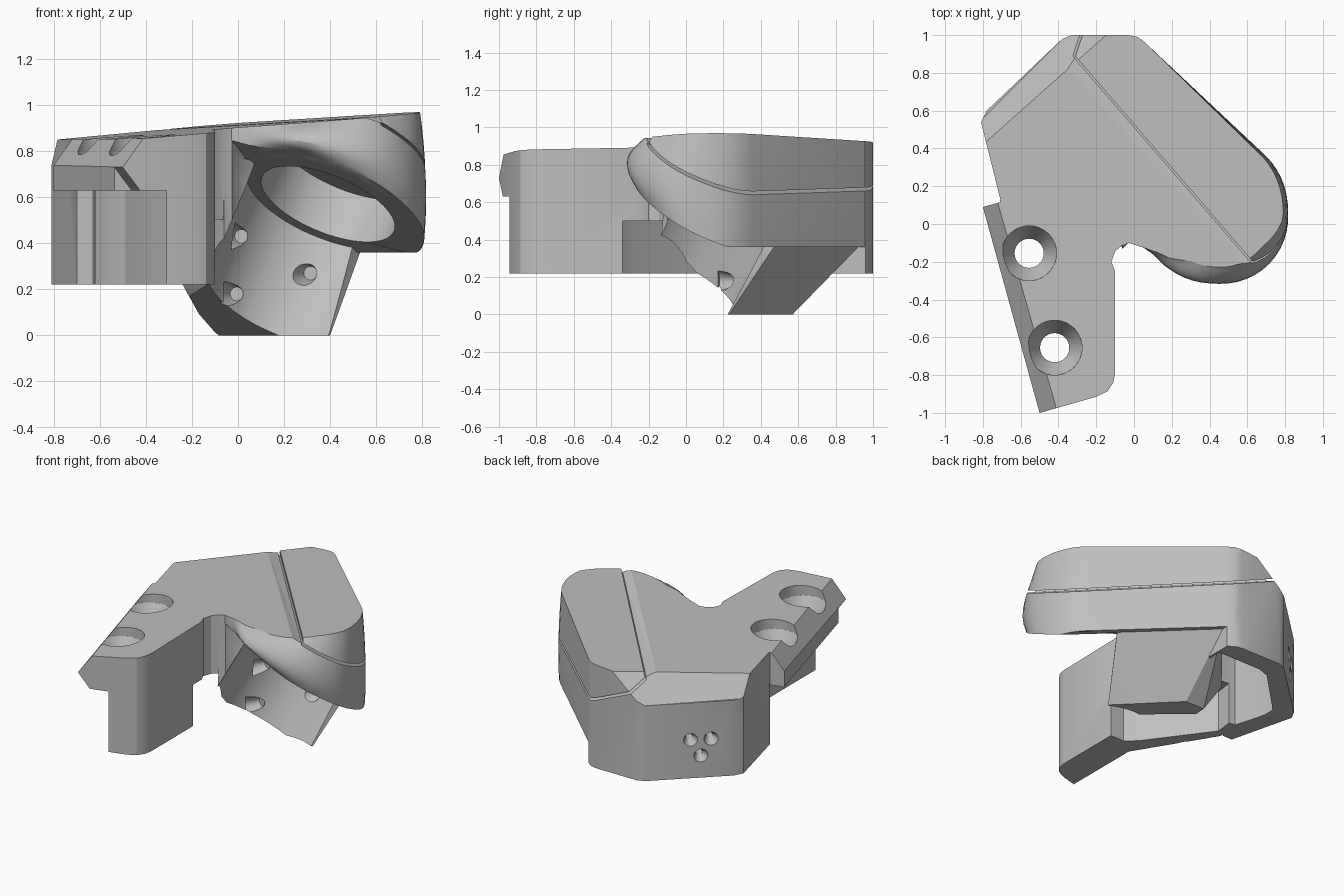
import bpy, bmesh, math
from mathutils import Vector, Matrix

cube = bpy.data.objects.get("Cube")
if cube:
    bpy.data.objects.remove(cube, do_unlink=True)

grey = bpy.data.materials.new("plain grey")
grey.use_nodes = True
colour = (0.52, 0.52, 0.52, 1)
grey.diffuse_color = colour
grey.node_tree.nodes["Principled BSDF"].inputs["Base Color"].default_value = colour


def finish(bm, name):
    bmesh.ops.recalc_face_normals(bm, faces=bm.faces)
    mesh = bpy.data.meshes.new(name)
    bm.to_mesh(mesh)
    bm.free()
    mesh.materials.append(grey)
    ob = bpy.data.objects.new(name, mesh)
    bpy.context.collection.objects.link(ob)
    return ob


def loft(name, rings):
    bm = bmesh.new()
    loops = [[bm.verts.new(p) for p in ring] for ring in rings]
    for a, b in zip(loops, loops[1:]):
        for i in range(len(a)):
            j = (i + 1) % len(a)
            bm.faces.new((a[i], a[j], b[j], b[i]))
    bm.faces.new(loops[0])
    bm.faces.new(loops[-1])
    return finish(bm, name)


def prism(name, outline, low, high):
    return loft(name, [[(x, y, z) for x, y in outline] for z in (low, high)])


def hull(name, points):
    bm = bmesh.new()
    for p in points:
        bm.verts.new(p)
    bmesh.ops.convex_hull(bm, input=bm.verts)
    bmesh.ops.delete(bm, geom=[v for v in bm.verts if not v.link_faces], context='VERTS')
    return finish(bm, name)


def cone(name, centre, axis, r1, r2, start, end, sides=64):
    axis = Vector(axis).normalized()
    mid = Vector(centre) + axis * (start + end) / 2
    mat = Matrix.Translation(mid) @ axis.to_track_quat('Z', 'Y').to_matrix().to_4x4()
    bm = bmesh.new()
    bmesh.ops.create_cone(bm, cap_ends=True, segments=sides, radius1=r1, radius2=r2,
                          depth=end - start, matrix=mat)
    return finish(bm, name)


def combine(ob, other, operation):
    mod = ob.modifiers.new("join", 'BOOLEAN')
    mod.operation, mod.solver, mod.object = operation, 'EXACT', other
    bpy.context.view_layer.objects.active = ob
    bpy.ops.object.modifier_apply(modifier=mod.name)
    bpy.data.objects.remove(other, do_unlink=True)


def cut(ob, other):
    combine(ob, other, 'DIFFERENCE')


def clamp01(v):
    return max(0, min(1, v))


def top(x, y):
    return 0.9045 + 0.079 * x + 0.0175 * y


def underside(x, y):
    return 0.786 - 0.41 * x - 0.47 * y


def above_top(drop):
    far = [(-2, -2), (2, -2), (2, 2), (-2, 2)]
    return hull("top_cutter", [(x, y, z) for x, y in far for z in (top(x, y) - drop, 3)])


# Space above the slanted slit that parts the pad from the body
def above_slit(inset, drop):
    a, b = Vector((-0.3, 0.87, 0)), Vector((0.65, -0.23, 0))
    a.z, b.z = top(a.x, a.y), top(b.x, b.y)
    along = (b - a).normalized()
    out = Vector((0.757, 0.654, 0))
    pts = [a + along * s + out * (w + inset) - Vector((0, 0, drop + 0.6 * w)) for s in (-1, 3) for w in (0, 1)]
    return hull("pad_cutter", pts + [p + Vector((0, 0, 2)) for p in pts])


# Overhanging paddle with a rounded nose
nose_x, nose_y = 0.42, 0.08
paddle_outline = [(-0.03, 1), (0.02, 0.99), (0.07, 0.95)]
for i in range(25):
    angle = math.radians(45 - i * 165 / 24)
    r = 0.395 + 0.02 * max(0, math.cos(2 * angle + math.pi / 2))
    paddle_outline.append((nose_x + r * math.cos(angle), nose_y + r * math.sin(angle)))
paddle_outline += [(0.16, -0.22), (0.1, -0.16), (0.05, -0.125), (-0.03, -0.1),
                   (-0.2, 0.2), (-0.25, 0.6), (-0.1, 0.9)]


def paddle_ring(h, s):
    ring = []
    for x, y in paddle_outline:
        w = clamp01((0.12 - y) / 0.3) * clamp01((x - 0.05) / 0.2)
        f = 1 - (1 - s) * max(w, 0.3 * clamp01((x - 0.55) / 0.25))
        z = underside(x, y) + h * (top(x, y) - underside(x, y))
        ring.append((nose_x + (x - nose_x) * f, nose_y + (y - nose_y) * f, max(0.36, z)))
    return ring


body = loft("mount_body", [paddle_ring(h, s) for h, s in (
    (-0.15, 0.86), (0, 0.94), (0.15, 0.985), (0.3, 1), (0.45, 0.99), (0.6, 0.96), (0.75, 0.91),
    (0.9, 0.84), (1, 0.78), (1.4, 0.6))])

# Sloping underside of the paddle
bore_centre, bore_axis = (0.39, 0.12, 0.57), (-0.35, -0.4, -0.85)
cut(body, cone("underside_cutter", bore_centre, bore_axis, 3, 3, 0, 3))

# Rear housing and clamp shelf
rear = [(-0.03, 1), (-0.33, 1), (-0.38, 0.98), (-0.78, 0.6), (-0.81, 0.54), (-0.76, 0.34), (-0.7, 0.1),
        (-0.63, 0.1), (-0.53, 0.2), (-0.2, 0.1), (0.06, 0.78), (0.06, 0.96), (0.02, 0.99)]
combine(body, prism("rear_housing", rear, 0.22, 1.1), 'UNION')
shelf = [(-0.5, -1), (-0.2, -0.915), (-0.14, -0.885), (-0.11, -0.84), (-0.1, -0.79), (-0.1, -0.25),
         (-0.12, -0.2), (-0.1, -0.145), (-0.065, -0.115), (-0.025, -0.1), (0.03, 0), (-0.1, 0.3), (-0.68, 0.3),
         (-0.71, 0.115), (-0.8, 0.09)]
clamp = prism("clamp", shelf, 0.63, 1.14)
wall = [(-0.31, -0.945)] + shelf[1:11] + [(-0.1, 0.3), (-0.6, 0.28), (-0.62, 0.09), (-0.31, -0.42)]
combine(clamp, prism("clamp_wall", wall, 0.22, 0.8), 'UNION')

# Bevel above the clamp lip, and a short one below its front end
front_end = (-0.36, -1.5)
for back_end, steps in (((-0.93, 0.53), ((0, 0.73), (0.2, 1.01), (0.2, 1.4), (-0.4, 0.73), (-0.4, 1.4))),
                        ((-0.537, -0.87), ((0, 0.73), (0.075, 0.63), (0.09, 0.61), (-0.4, 0.73), (-0.4, 0.61)))):
    cut(clamp, hull("lip_cutter", [(x + dx, y + dx * 0.27, z) for x, y in (front_end, back_end) for dx, z in steps]))
combine(body, clamp, 'UNION')

# Hollow underside of the housing, with a tunnel out through the clamp wall
cavity = [(0.05, 0.87), (-0.28, 0.87), (-0.36, 0.84), (-0.66, 0.54), (-0.66, 0.46), (-0.6, 0.25),
          (-0.3, 0.22), (0, 0.3)]
cut(body, prism("cavity_cutter", cavity, 0.1, 0.7))
tunnel = [(0, 0.3), (-0.55, 0.3), (-0.57, 0.13), (-0.27, -0.28), (-0.2, -0.34), (0, -0.34)]
cut(body, prism("tunnel_cutter", tunnel, 0.11, 0.5))

# Lower boss, trimmed square to the slanted bore and hollowed into a cradle
boss = hull("lower_boss", [
    (0.4, 0.23, 0), (0.06, 0.57, 0), (-0.08, 0.57, 0), (-0.1, 0.2, 0), (0.25, 0.15, 0), (-0.14, 0.3, 0.04),
    (-0.06, -0.14, 0.32), (-0.24, 0.25, 0.22), (-0.24, 0.55, 0.22), (0.53, 0.47, 0.36), (0.06, 0.78, 0.22),
    (0.06, 0.92, 0.36), (-0.06, -0.1, 0.8), (0.45, 0.4, 0.62), (0.05, 0.88, 0.6), (-0.2, 0.6, 0.75)])
cut(boss, cone("trim_cutter", bore_centre, bore_axis, 2, 2, 0.5, 2))
combine(body, boss, 'UNION')
cut(body, cone("cradle_cutter", bore_centre, bore_axis, 0.375, 0.375, 0, 1.3, 96))
for x, y, z in ((0.3, 0.4, 0.27), (-0.02, 0.22, 0.18), (0, 0.25, 0.43)):
    cut(body, cone("dimple_cutter", (x, y, z), (0.3, 1, 0), 0.06, 0.03, -0.06, 0.05, 24))

# Slanted top face and rear corner bevel
cut(body, above_top(0))
cut(body, hull("corner_cutter", [(x + d, y - d, z) for x, y in ((-1.68, -0.32), (0.32, 1.68))
                                 for d, z in ((0, 0.73), (0.2, 1.07), (0.2, 2), (-0.6, 0.73), (-0.6, 2))]))

# Countersunk screw holes
for x, y in ((-0.555, -0.155), (-0.42, -0.655)):
    cut(body, cone("screw_cutter", (x, y, 0), (0, 0, 1), 0.077, 0.077, 0.1, 1.2, 48))
    cut(body, cone("sink_cutter", (x, y, 0), (0, 0, 1), 0.077, 0.145, 0.68, 0.8, 48))
    cut(body, cone("sink_cutter", (x, y, 0), (0, 0, 1), 0.145, 0.145, 0.799, 1.2, 48))

# Three small holes in the rear face
for t, z in ((0, 0.48), (-0.09, 0.48), (-0.045, 0.37)):
    spot = (-0.582 + t, 0.784 + t, z)
    cut(body, cone("port_cutter", spot, (1, -1, 0), 0.055, 0.02, -0.03, 0.05, 24))
    cut(body, cone("port_cutter", spot, (1, -1, 0), 0.02, 0.02, -0.1, 0.3, 16))

# Pad wedge parted from the body by the slit
pad = body.copy()
pad.data = body.data.copy()
pad.name = "pad_wedge"
bpy.context.collection.objects.link(pad)
cut(body, above_slit(-0.006, 0.04))
combine(pad, above_slit(0.004, 0.028), 'INTERSECT')

# Shallow slope beside the pad
slope = [(-0.44, 0.92, -0.001), (0.58, -0.24, -0.001), (-0.4, 0.99, 0.025), (0.78, -0.38, 0.03)]
cut(body, hull("slope_cutter", [(x, y, top(x, y) + z) for x, y, drop in slope for z in (-drop, 0.3)]))

# Ring opening, reaching up to a thin roof under the pad
ring_bore = cone("ring_bore", bore_centre, bore_axis, 0.31, 0.31, -0.3, 0.05, 96)
cut(ring_bore, above_top(0.08))
cut(ring_bore, above_slit(-0.05, 0.07))
cut(body, ring_bore)

for ob in (body, pad):
    bpy.ops.object.select_all(action='DESELECT')
    ob.select_set(True)
    bpy.context.view_layer.objects.active = ob
    bpy.ops.object.shade_smooth_by_angle(angle=math.radians(28))
